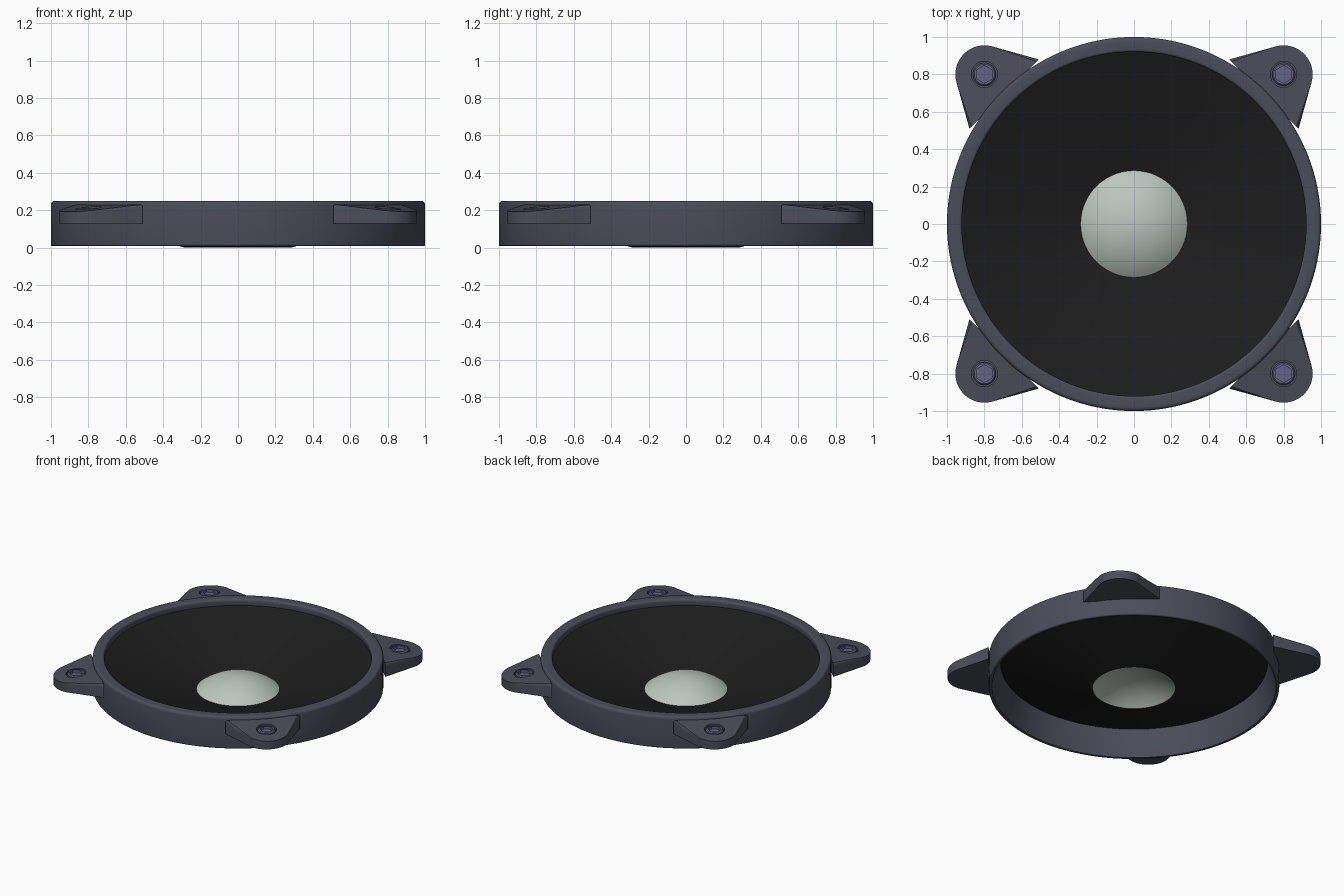
import bpy, bmesh
from math import sin, cos, pi, sqrt, atan2, acos, radians

if "Cube" in bpy.data.objects:
    bpy.data.objects.remove(bpy.data.objects["Cube"])


def material(name, rgb):
    m = bpy.data.materials.new(name)
    m.diffuse_color = (*rgb, 1)
    m.use_nodes = True
    m.node_tree.nodes["Principled BSDF"].inputs["Base Color"].default_value = m.diffuse_color
    return m


FRAME = material("dark_grey", (0.07, 0.073, 0.1))
BLACK = material("black", (0.012, 0.012, 0.012))
PALE = material("pale_grey", (0.5, 0.56, 0.52))
SCREW = material("blue_grey", (0.13, 0.125, 0.23))


def finish(name, bm, mat, loc=(0, 0, 0)):
    bmesh.ops.recalc_face_normals(bm, faces=bm.faces)
    me = bpy.data.meshes.new(name)
    bm.to_mesh(me)
    bm.free()
    ob = bpy.data.objects.new(name, me)
    bpy.context.collection.objects.link(ob)
    ob.location = loc
    me.materials.append(mat)
    return ob


def smooth(ob, angle=35):
    bpy.ops.object.select_all(action='DESELECT')
    ob.select_set(True)
    bpy.context.view_layer.objects.active = ob
    bpy.ops.object.shade_smooth_by_angle(angle=radians(angle))


def lathe(name, profile, mat, closed=False, steps=128):
    # spin an (r, z) profile around the z axis
    bm = bmesh.new()
    vs = [bm.verts.new((r, 0, z)) for r, z in profile]
    n = len(vs)
    es = [bm.edges.new((vs[i], vs[(i + 1) % n])) for i in range(n if closed else n - 1)]
    bmesh.ops.spin(bm, geom=vs + es, axis=(0, 0, 1), cent=(0, 0, 0),
                   angle=2 * pi, steps=steps, use_merge=True)
    bmesh.ops.remove_doubles(bm, verts=bm.verts, dist=1e-5)
    ob = finish(name, bm, mat)
    smooth(ob)
    return ob


def arc(cx, cz, r, a0, a1, n=5):
    return [(cx + r * cos(radians(a0 + (a1 - a0) * i / n)),
             cz + r * sin(radians(a0 + (a1 - a0) * i / n))) for i in range(n + 1)]


# outer ring: solid rounded top, tapering to a thin lower edge
ring = (arc(0.99, 0.018, 0.01, -90, 0) + arc(0.98, 0.23, 0.02, 0, 90)
        + arc(0.935, 0.235, 0.015, 90, 180) + [(0.92, 0.2), (0.977, 0.01)])
lathe("frame_ring", ring, FRAME, closed=True)

# cone sheet, open in the middle, closed by a shallow dome
lathe("cone", [(0.925, 0.205), (0.61, 0.1), (0.285, 0.0)], BLACK)
h, a = 0.1, 0.285
R = (a * a + h * h) / (2 * h)
edge = acos((R - h) / R)
lathe("dust_cap", [(R * sin(edge * t / 12), h - R + R * cos(edge * t / 12))
                   for t in range(12, -1, -1)], PALE)

# mounting tab outline: round tip tangent to two root points on the ring
C, RAD = 0.8, 0.155
P = (0.51, 0.88)
Q = (0.88, 0.51)
d = sqrt((P[0] - C) ** 2 + (P[1] - C) ** 2)
start = atan2(Q[1] - C, Q[0] - C) + acos(RAD / d)
stop = atan2(P[1] - C, P[0] - C) - acos(RAD / d)
outline = [Q] + [(C + RAD * cos(start + (stop - start) * i / 24),
                  C + RAD * sin(start + (stop - start) * i / 24)) for i in range(25)] + [P]


def tab_top(x, y):
    return 0.23 - 0.125 * ((x + y) / sqrt(2) - 0.983)


for n, (sx, sy) in enumerate([(1, 1), (-1, 1), (-1, -1), (1, -1)], 1):
    # tab with sloping top
    bm = bmesh.new()
    low = [bm.verts.new((sx * x, sy * y, 0.13)) for x, y in outline]
    top = [bm.verts.new((sx * x, sy * y, tab_top(x, y))) for x, y in outline]
    k = len(outline)
    bm.faces.new(low)
    bm.faces.new(top)
    for i in range(k):
        j = (i + 1) % k
        bm.faces.new((low[i], low[j], top[j], top[i]))
    rim = [e for e in bm.edges if e.verts[0] in top and e.verts[1] in top
           and set(e.verts) != {top[0], top[-1]}]
    bmesh.ops.bevel(bm, geom=rim, offset=0.014, segments=3, profile=0.5, affect='EDGES')
    tab = finish(f"mounting_tab_{n}", bm, FRAME)

    # screw recess
    bm = bmesh.new()
    bmesh.ops.create_cone(bm, cap_ends=True, segments=40, radius1=0.07, radius2=0.07, depth=0.1)
    cutter = finish(f"recess_cutter_{n}", bm, FRAME, (sx * C, sy * C, 0.235))
    cutter.hide_render = True
    cutter.hide_set(True)
    mod = tab.modifiers.new("recess", 'BOOLEAN')
    mod.object = cutter
    mod.solver = 'EXACT'
    smooth(tab)

    # socket screw: bevelled head with hexagonal hole
    bm = bmesh.new()

    def loop(r, z, hexagon=False):
        pts = []
        for i in range(36):
            t = pi / 2 + 2 * pi * i / 36
            rr = r
            if hexagon:
                rr = r * cos(pi / 6) / cos((t - pi / 2) % (pi / 3) - pi / 6)
            pts.append(bm.verts.new((rr * cos(t), rr * sin(t), z)))
        return pts

    loops = [loop(0.061, 0.16), loop(0.061, 0.206), loop(0.054, 0.213),
             loop(0.047, 0.213, True), loop(0.047, 0.193, True)]
    for A, B in zip(loops, loops[1:]):
        for i in range(36):
            j = (i + 1) % 36
            bm.faces.new((A[i], A[j], B[j], B[i]))
    bm.faces.new(loops[0])
    bm.faces.new(loops[-1])
    smooth(finish(f"screw_{n}", bm, SCREW, (sx * C, sy * C, 0)), 30)
